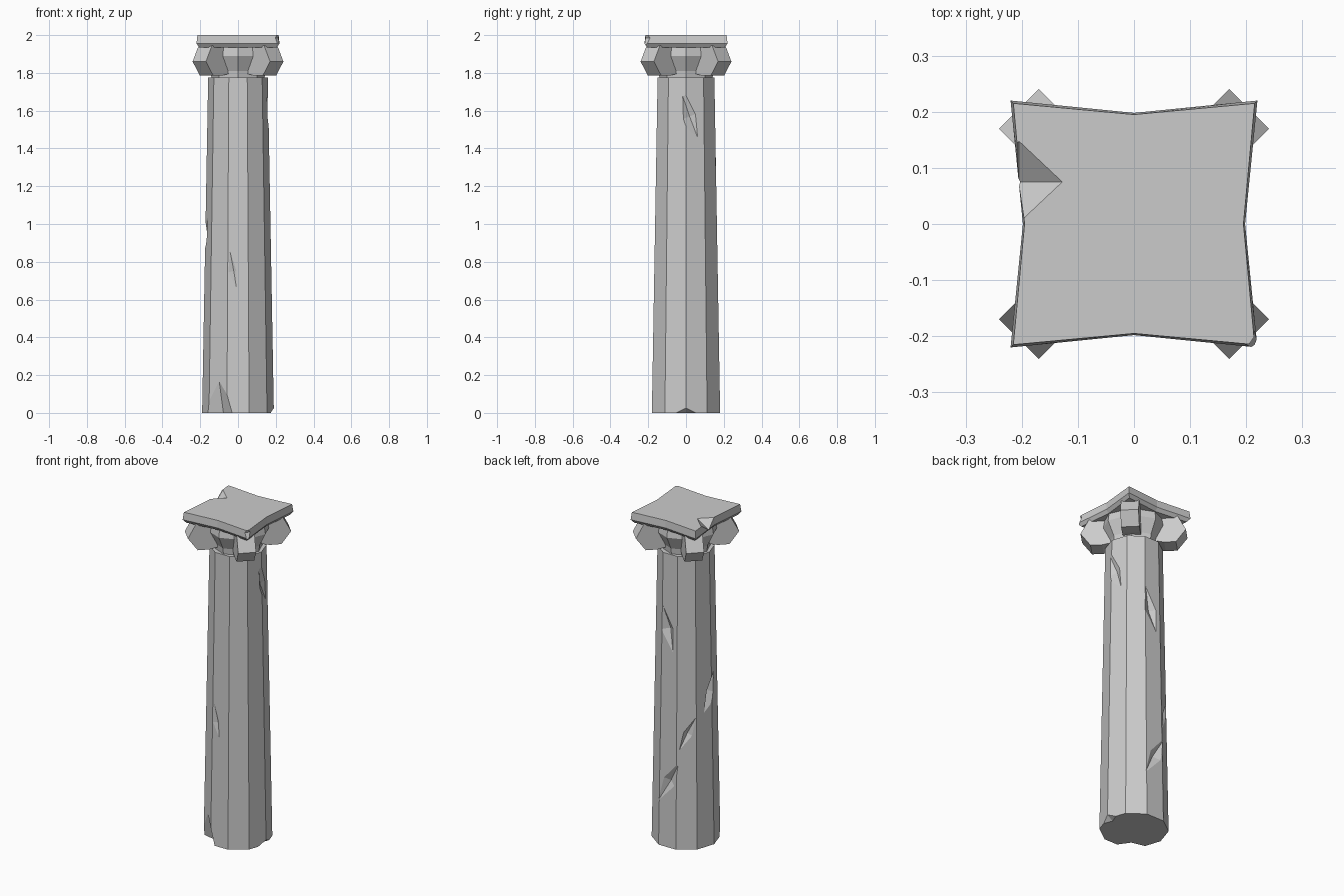
import bpy, bmesh
from math import sin, cos, pi, radians
from mathutils import Matrix, Vector

if "Cube" in bpy.data.objects:
    bpy.data.objects.remove(bpy.data.objects["Cube"])


def make(name, verts, faces):
    me = bpy.data.meshes.new(name)
    bm = bmesh.new()
    vs = [bm.verts.new(v) for v in verts]
    for f in faces:
        bm.faces.new([vs[i] for i in f])
    bmesh.ops.recalc_face_normals(bm, faces=bm.faces)
    bm.to_mesh(me)
    bm.free()
    ob = bpy.data.objects.new(name, me)
    bpy.context.collection.objects.link(ob)
    return ob


def loft(name, rings):
    """Closed solid through rings of equal point count."""
    n = len(rings[0])
    verts = [p for r in rings for p in r]
    faces = [list(range(n)), list(range(len(verts) - n, len(verts)))]
    for k in range(len(rings) - 1):
        for i in range(n):
            j = (i + 1) % n
            faces.append([k*n + i, k*n + j, k*n + n + j, k*n + n + i])
    return make(name, verts, faces)


def ring(r, z, n):
    return [(r*cos(2*pi*i/n), r*sin(2*pi*i/n), z) for i in range(n)]


def chip(target, mat, size):
    """Knock a faceted octahedral flake out of the target."""
    a, b, c = size
    pts = [(a, 0, 0), (0, b, 0), (-a, 0, 0), (0, -b, 0), (0, 0, c), (0, 0, -c)]
    faces = [[i, (i + 1) % 4, t] for i in range(4) for t in (4, 5)]
    cut = make("chip_cutter", [mat @ Vector(p) for p in pts], faces)
    cut.hide_render = True
    m = target.modifiers.new("chip", 'BOOLEAN')
    m.operation, m.solver, m.object = 'DIFFERENCE', 'EXACT', cut
    bpy.context.view_layer.objects.active = target
    bpy.ops.object.modifier_apply(modifier=m.name)
    bpy.data.objects.remove(cut)


# Ten-sided tapering shaft
shaft = loft("shaft", [ring(0.19, 0, 10), ring(0.158, 1.775, 10)])

# Weathering on the shaft: angle, height, depth, half width, half height, tilt
for ang, z, d, w, h, tilt in [
        (8, 1.57, 0.024, 0.05, 0.19, 20),
        (0, 0.0, 0.035, 0.09, 0.025, 0),
        (236, 0.0, 0.05, 0.13, 0.21, 0),
        (178, 0.93, 0.03, 0.04, 0.20, -22),
        (128, 0.70, 0.024, 0.035, 0.15, -25),
        (92, 0.40, 0.03, 0.05, 0.20, -28),
        (86, 1.32, 0.03, 0.05, 0.17, 15),
        (262, 0.75, 0.014, 0.03, 0.16, 10)]:
    r = 0.188 - 0.018*z
    mat = (Matrix.Rotation(radians(ang), 4, 'Z') @ Matrix.Translation((r, 0, z))
           @ Matrix.Rotation(radians(tilt), 4, 'X'))
    chip(shaft, mat, (d, w, h))

# Flaring faceted bell of the capital
loft("capital_bell", [ring(r, z, 8) for r, z in
                      [(0.14, 1.765), (0.145, 1.81), (0.185, 1.89), (0.175, 1.955)]])

# Four corner scrolls set on the diagonals
profile = [(0.10, 1.80), (0.17, 1.785), (0.235, 1.785), (0.29, 1.86),
           (0.245, 1.945), (0.10, 1.955)]
for i in range(4):
    scroll = loft("corner_scroll", [[(r, s, z) for r, z in profile]
                                    for s in (-0.05, 0.05)])
    scroll.data.transform(Matrix.Rotation(pi/4 + i*pi/2, 4, 'Z'))


# Concave-sided abacus slab
def slab(c, m, z):
    return [(c, c, z), (0, m, z), (-c, c, z), (-m, 0, z),
            (-c, -c, z), (0, -m, z), (c, -c, z), (m, 0, z)]


abacus = loft("abacus", [slab(0.205, 0.182, 1.935), slab(0.22, 0.198, 1.955),
                         slab(0.215, 0.195, 2.0)])
chip(abacus, Matrix.Translation((-0.205, 0.075, 2.005)), (0.085, 0.08, 0.055))
chip(abacus, Matrix.Translation((0.225, -0.225, 1.985)), (0.035, 0.05, 0.07))
